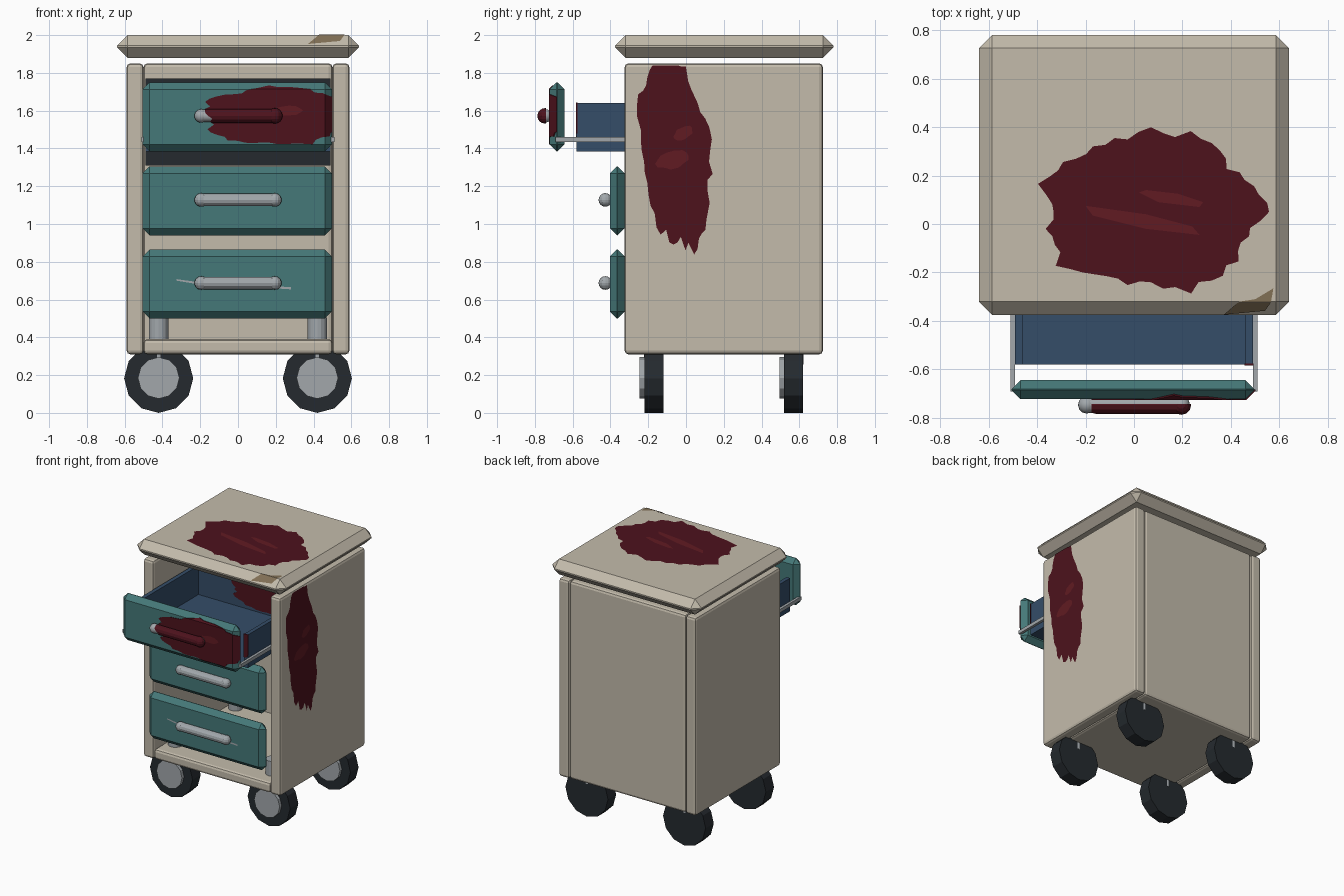
import bpy, bmesh, math, random
from mathutils import Matrix, Vector

if "Cube" in bpy.data.objects:
    bpy.data.objects.remove(bpy.data.objects["Cube"])

random.seed(4)


def mat(name, r, g, b):
    m = bpy.data.materials.new(name)
    m.diffuse_color = (r, g, b, 1)
    m.use_nodes = True
    m.node_tree.nodes["Principled BSDF"].inputs["Base Color"].default_value = m.diffuse_color
    return m


CREAM = mat("cream", .55, .50, .41)
TEAL = mat("teal", .06, .19, .19)
BLUE = mat("blue", .035, .075, .14)
DARK = mat("dark", .018, .023, .028)
METAL = mat("metal", .36, .39, .41)
RED = mat("red", .075, .006, .012)
LIGHT_RED = mat("light_red", .12, .011, .016)
TAN = mat("tan", .22, .16, .09)


def finish(name, bm, material):
    bmesh.ops.recalc_face_normals(bm, faces=bm.faces[:])
    me = bpy.data.meshes.new(name)
    bm.to_mesh(me)
    bm.free()
    me.materials.append(material)
    ob = bpy.data.objects.new(name, me)
    bpy.context.collection.objects.link(ob)
    return ob


def add_box(bm, lo, hi):
    lo, hi = Vector(lo), Vector(hi)
    m = Matrix.Translation((lo + hi) / 2) @ Matrix.Diagonal((*(hi - lo), 1))
    bmesh.ops.create_cube(bm, size=1, matrix=m)


def box(name, lo, hi, material, bevel=0, segments=1):
    bm = bmesh.new()
    add_box(bm, lo, hi)
    if bevel:
        bmesh.ops.bevel(bm, geom=bm.edges[:], offset=bevel, segments=segments,
                        profile=.5, affect='EDGES')
    return finish(name, bm, material)


def add_cyl(bm, centre, axis, r, length, sides):
    rot = Vector((0, 0, 1)).rotation_difference(Vector(axis)).to_matrix().to_4x4()
    bmesh.ops.create_cone(bm, cap_ends=True, segments=sides, radius1=r, radius2=r,
                          depth=length, matrix=Matrix.Translation(centre) @ rot)


def cyl(name, centre, axis, r, length, sides, material):
    bm = bmesh.new()
    add_cyl(bm, centre, axis, r, length, sides)
    return finish(name, bm, material)


def flat(name, pts, material):
    bm = bmesh.new()
    bm.faces.new([bm.verts.new(p) for p in pts])
    return finish(name, bm, material)


def splat(cu, cv, ru, rv, n=56, jag=.1, lean=0):
    """Ragged ellipse outline."""
    pts = []
    for i in range(n):
        a = math.tau * i / n
        k = 1 - jag + jag * math.sin(5 * a + 1) * .5 + random.uniform(-jag, jag) * .6
        v = rv * k * math.sin(a)
        pts.append((cu + ru * k * math.cos(a) + lean * v, cv + v))
    return pts


def paint(name, src, outline, y0, y1):
    """Stain projected along y on to a part, as a thin skin over it."""
    bm = bmesh.new()
    f = bm.faces.new([bm.verts.new((u, y0, v)) for u, v in outline])
    ext = bmesh.ops.extrude_face_region(bm, geom=[f], use_keep_orig=True)
    for v in ext["geom"]:
        if isinstance(v, bmesh.types.BMVert):
            v.co.y = y1
    cutter = finish(name + "_cutter", bm, RED)
    cutter.hide_render = True
    ob = src.copy()
    ob.data = src.data.copy()
    ob.name = name
    bpy.context.collection.objects.link(ob)
    d = ob.modifiers.new("grow", 'DISPLACE')
    d.strength, d.mid_level = .005, 0
    b = ob.modifiers.new("clip", 'BOOLEAN')
    b.operation, b.object, b.solver = 'INTERSECT', cutter, 'EXACT'
    dg = bpy.context.evaluated_depsgraph_get()
    me = bpy.data.meshes.new_from_object(ob.evaluated_get(dg))
    ob.modifiers.clear()
    ob.data = me
    me.materials.clear()
    me.materials.append(RED)
    for p in me.polygons:
        p.material_index = 0
    bpy.data.objects.remove(cutter)


# cabinet shell
box("top_slab", (-.64, -.375, 1.88), (.64, .78, 2), CREAM, .055)
for s, n in ((-1, "left"), (1, "right")):
    xs = sorted((s * .50, s * .59))
    box(n + "_panel", (xs[0], -.325, .31), (xs[1], .725, 1.85), CREAM, .02, 2)
box("back_panel", (-.50, .64, .31), (.50, .72, 1.85), CREAM, .02, 2)
box("bottom_panel", (-.50, -.32, .31), (.50, .68, .39), CREAM, .02, 2)
box("drawer_bay_back", (-.49, .21, 1.31), (.49, .25, 1.77), DARK)

# casters
for x in (-.42, .42):
    for y in (-.17, .57):
        cyl("caster_wheel", (x, y, .183), (0, 1, 0), .183, .10, 12, DARK)
        cyl("caster_hub", (x, y - .06, .185), (0, 1, 0), .11, .03, 12, METAL)
        cyl("caster_stem", (x, y, .38), (0, 0, 1), .052, .25, 16, METAL)


# drawer fronts with bar handles
def drawer(y, z0, z1, label):
    front = box(label + "_drawer_front", (-.505, y, z0), (.497, y + .078, z1), TEAL, .037)
    zc, yc = (z0 + z1) / 2 + .005, y - .024
    bm = bmesh.new()
    add_cyl(bm, (0, yc, zc), (1, 0, 0), .033, .40, 12)
    bar = finish(label + "_handle_bar", bm, METAL)
    bm = bmesh.new()
    for x in (-.195, .195):
        bmesh.ops.create_uvsphere(bm, u_segments=12, v_segments=8, radius=.036,
                                  matrix=Matrix.Translation((x, yc, zc)))
        add_cyl(bm, (x, yc + .02, zc), (0, 1, 0), .02, .05, 10)
    ends = finish(label + "_handle_ends", bm, METAL)
    return front, bar, ends


drawer(-.403, .50, .865, "bottom")
drawer(-.403, .94, 1.305, "middle")
front, bar, ends = drawer(-.722, 1.385, 1.75, "top")

# open drawer tray and runners
bm = bmesh.new()
add_box(bm, (-.459, -.58, 1.383), (.459, .17, 1.415))
tray_floor = finish("tray_floor", bm, BLUE)
tray_right = box("tray_right_side", (.459, -.58, 1.383), (.49, .2, 1.64), BLUE)
box("tray_left_side", (-.49, -.58, 1.383), (-.459, .2, 1.64), BLUE)
tray_back = box("tray_back", (-.459, .17, 1.383), (.459, .2, 1.64), BLUE)
for s in (-1, 1):
    xs = sorted((s * .49, s * .51))
    box("drawer_runner", (xs[0], -.69, 1.433), (xs[1], .1, 1.46), METAL)

# stain across the open drawer
mark = splat(.21, 1.573, .43, .17)
paint("drawer_stain", front, mark, -.80, -.683)
paint("handle_stain", bar, mark, -.80, -.742)
paint("handle_end_stain", ends, mark, -.80, -.742)
paint("tray_side_stain", tray_right, mark, -.60, -.575)
paint("tray_floor_stain", tray_floor, mark, -.60, -.575)
paint("tray_back_stain", tray_back, mark, .15, .175)
flat("drawer_smear", [(u, -.7285, v) for u, v in splat(.27, 1.60, .08, .03, 12)], LIGHT_RED)

# stain on the slab top
flat("top_stain", [(u, v, 2.003) for u, v in splat(.07, .05, .50, .355)], RED)
for pts in (((-.20, .075), (-.17, .035), (.05, -.02), (.27, -.045), (.24, -.01), (.05, .04)),
            ((.02, .13), (.1, .09), (.27, .07), (.285, .09), (.18, .125), (.05, .14))):
    flat("top_smear", [(u, v, 2.005) for u, v in pts], LIGHT_RED)

# stain running down the right side
run = [(u, min(v, 1.84)) for u, v in splat(-.055, 1.385, .20, .57, lean=-.10)]
flat("side_stain", [(.593, u, v) for u, v in run], RED)
for cu, cv, ru, rv in ((-.015, 1.48, .05, .042), (-.07, 1.34, .095, .055)):
    flat("side_smear", [(.595, u, v) for u, v in splat(cu, cv, ru, rv, 14, lean=.6)], LIGHT_RED)

# chipped paint on the slab's front edge
flat("edge_chip", [(.37, -.374, 1.953), (.54, -.358, 1.969), (.565, -.323, 2.003),
                   (.43, -.323, 2.003)], TAN)
flat("top_chip", [(.43, -.321, 2.003), (.565, -.321, 2.003), (.575, -.265, 2.003),
                  (.50, -.31, 2.003)], TAN)

# scratches on the bottom drawer
for a, b in (((-.325, .70), (-.20, .685)), ((.03, .67), (.28, .66))):
    flat("scratch", [(a[0], -.406, a[1]), (b[0], -.406, b[1] - .006),
                     (b[0], -.406, b[1] + .006), (a[0], -.406, a[1] + .008)], METAL)

for ob in (bar, ends):
    ob.data.polygons.foreach_set("use_smooth", [len(p.vertices) < 6 for p in ob.data.polygons])
